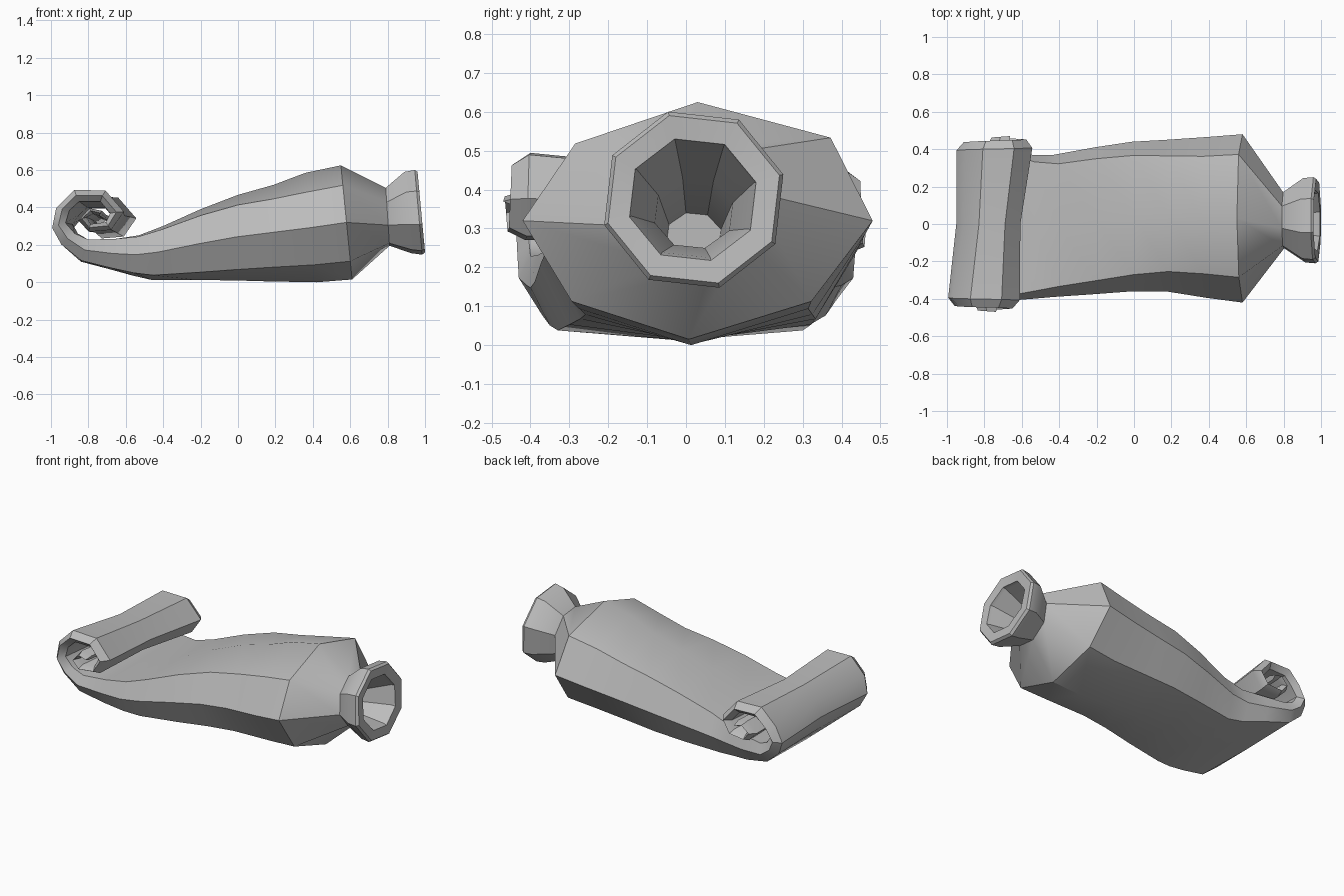
import bpy, bmesh, math

if "Cube" in bpy.data.objects:
    bpy.data.objects.remove(bpy.data.objects["Cube"])

# Unit cross-sections (side, up), eight points each, clockwise from the top
NOZZLE = [(math.cos(math.radians(106 - 45 * k)) / .96,
           math.sin(math.radians(106 - 45 * k)) / .96) for k in range(8)]
BODY = [(0, 1), (.76, .70), (1, 0), (.65, -.68), (-.05, -1), (-.72, -.68), (-1, 0), (-.7, .65)]
FLAT = [(0, .9), (.93, .9), (1, 0), (.9, -.9), (0, -1), (-.9, -.9), (-1, 0), (-.93, .9)]

# Nozzle stations: bottom x, z, top x, z, y min, y max (inside of the mouth outwards, then the neck)
NOZZLE_ROWS = [
    (.42, .22, .42, .34, -.05, .09),
    (.80, .25, .78, .43, -.08, .12),
    (.97, .225, .935, .525, -.14, .175),
    (.995, .218, .955, .53, -.145, .18),
    (1.0, .16, .96, .59, -.20, .24),
    (.985, .148, .945, .60, -.21, .25),
    (.93, .155, .89, .59, -.205, .245),
    (.81, .195, .79, .505, -.13, .17),
]
# Body stations, shoulder to flattened tail
BODY_ROWS = [
    (.61, .015, .55, .625, -.42, .48),
    (.42, .0, .36, .585, -.395, .465),
    (.15, .005, .19, .525, -.36, .45),
    (-.02, .01, .0, .475, -.36, .44),
    (-.22, .012, -.20, .40, -.375, .41),
    (-.46, .012, -.40, .31, -.39, .37),
    (-.56, .035, -.53, .26, -.40, .37),
    (-.68, .068, -.66, .24, -.41, .40),
]
# Rolled tail: outer x, z, inner x, z (clockwise spiral seen from the front)
ROLL_ROWS = [
    (-.84, .11, -.80, .235), (-.95, .20, -.87, .265), (-1.0, .29, -.92, .32),
    (-.98, .40, -.90, .385), (-.88, .50, -.85, .43), (-.71, .495, -.74, .43),
    (-.61, .38, -.69, .37), (-.68, .28, -.71, .325), (-.80, .27, -.79, .315),
    (-.86, .33, -.81, .35), (-.80, .40, -.775, .365), (-.73, .385, -.745, .355),
]


def mix(a, b, t):
    return [(p[0] + (q[0] - p[0]) * t, p[1] + (q[1] - p[1]) * t) for p, q in zip(a, b)]


def ring(bm, row, section):
    bx, bz, tx, tz, y0, y1 = row
    return [bm.verts.new(((bx + tx) / 2 + v * (tx - bx) / 2,
                          (y0 + y1) / 2 + u * (y1 - y0) / 2,
                          (bz + tz) / 2 + v * (tz - bz) / 2)) for u, v in section]


bm = bmesh.new()
rings = [ring(bm, r, NOZZLE) for r in NOZZLE_ROWS]
for i, r in enumerate(BODY_ROWS):
    rings.append(ring(bm, r, mix(BODY, FLAT, max(0, i - 1) / 6)))

# Roll: skewed along y and pinched at the middle
n = len(ROLL_ROWS)
for i, r in enumerate(ROLL_ROWS):
    w = .43 + .04 * i / (n - 1)
    vs = ring(bm, r + (-w, w), FLAT)
    ramp = min(1, i / 3)
    for v in vs:
        side = v.co.y / w
        v.co.x += .037 * (side + 1) * ramp
        v.co.z -= .02 * (side + 1) * ramp
        if abs(side) < .3:
            k = 1 - .18 * ramp
            v.co.x = -.765 + (v.co.x + .765) * k
            v.co.z = .34 + (v.co.z - .34) * k
    rings.append(vs)

# Skin the rings and close both hidden ends
for a, b in zip(rings, rings[1:]):
    for k in range(8):
        j = (k + 1) % 8
        bm.faces.new((a[k], a[j], b[j], b[k]))
bm.faces.new(rings[0])
bm.faces.new(rings[-1])
bmesh.ops.recalc_face_normals(bm, faces=bm.faces)

mesh = bpy.data.meshes.new("squeezed_tube")
bm.to_mesh(mesh)
bm.free()
tube = bpy.data.objects.new("squeezed_tube", mesh)
bpy.context.collection.objects.link(tube)

grey = bpy.data.materials.new("tube grey")
grey.diffuse_color = (.5, .5, .5, 1)
grey.use_nodes = True
grey.node_tree.nodes["Principled BSDF"].inputs["Base Color"].default_value = grey.diffuse_color
mesh.materials.append(grey)

bpy.context.view_layer.objects.active = tube
tube.select_set(True)
bpy.ops.object.shade_smooth_by_angle(angle=math.radians(35))
